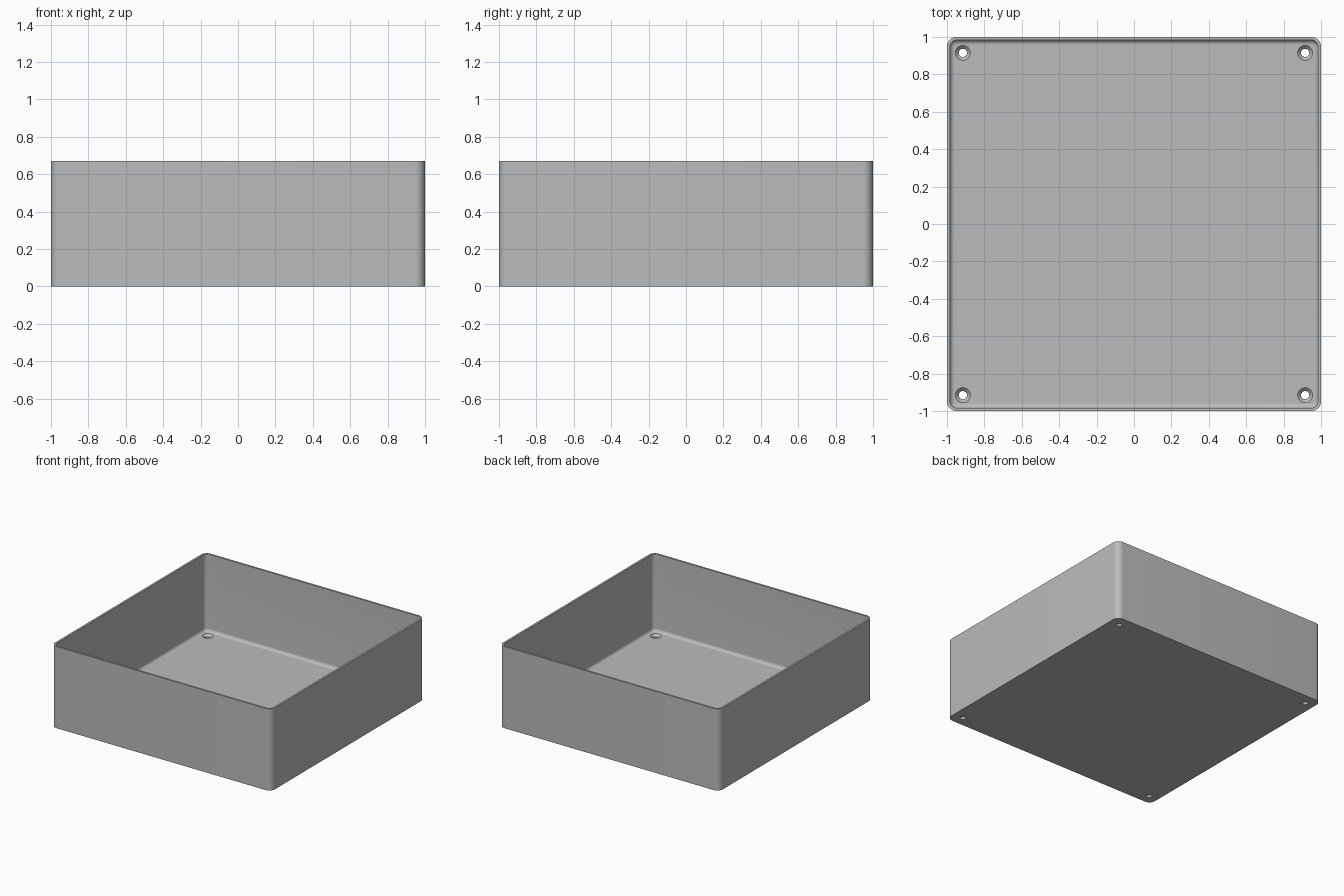
import bpy
import bmesh
from math import sin, cos, pi, radians

WIDTH, HEIGHT = 2.0, 0.67
CORNER = 0.053          # outer corner radius
WALL, FLOOR = 0.016, 0.036
FILLET = 0.025          # inside bottom fillet
HOLE_POS = 0.915
HOLE_R, SINK_R = 0.022, 0.04

if "Cube" in bpy.data.objects:
    bpy.data.objects.remove(bpy.data.objects["Cube"], do_unlink=True)


def make_material(name, rgb):
    mat = bpy.data.materials.new(name)
    mat.use_nodes = True
    colour = (*rgb, 1.0)
    mat.diffuse_color = colour
    mat.node_tree.nodes["Principled BSDF"].inputs["Base Color"].default_value = colour
    return mat


def rounded_square(inset, z, steps=10):
    """Counter-clockwise outline with rounded corners."""
    r = CORNER - inset
    c = WIDTH / 2 - CORNER
    points = []
    for k, (sx, sy) in enumerate([(1, 1), (-1, 1), (-1, -1), (1, -1)]):
        for i in range(steps + 1):
            a = (k + i / steps) * pi / 2
            points.append((sx * c + r * cos(a), sy * c + r * sin(a), z))
    return points


def circle(x, y, r, z, sides=32):
    return [(x + r * cos(2 * pi * i / sides), y + r * sin(2 * pi * i / sides), z)
            for i in range(sides)]


def loft(bm, outlines):
    """Skin a stack of outlines and cap both ends."""
    rings = [[bm.verts.new(p) for p in line] for line in outlines]
    for low, high in zip(rings, rings[1:]):
        for i in range(len(low)):
            j = (i + 1) % len(low)
            bm.faces.new((low[i], low[j], high[j], high[i]))
    bm.faces.new(rings[0][::-1])
    bm.faces.new(rings[-1])


def make_object(name, bm):
    bmesh.ops.recalc_face_normals(bm, faces=bm.faces)
    mesh = bpy.data.meshes.new(name)
    bm.to_mesh(mesh)
    bm.free()
    obj = bpy.data.objects.new(name, mesh)
    bpy.context.collection.objects.link(obj)
    return obj


# Tray: outer wall, rim, inner wall, bottom fillet and floor
profile = [(0, 0), (0, HEIGHT), (WALL, HEIGHT)]
for i in range(9):
    a = i / 8 * pi / 2
    profile.append((WALL + FILLET * (1 - cos(a)), FLOOR + FILLET * (1 - sin(a))))
bm = bmesh.new()
loft(bm, [rounded_square(inset, z) for inset, z in profile])
tray = make_object("tray", bm)
tray.data.materials.append(make_material("plain grey", (0.5, 0.5, 0.5)))

# Countersunk screw holes in the four corners
bm = bmesh.new()
for sx in (-1, 1):
    for sy in (-1, 1):
        x, y = sx * HOLE_POS, sy * HOLE_POS
        loft(bm, [circle(x, y, r, z) for r, z in
                  [(HOLE_R, -0.05), (HOLE_R, FLOOR - SINK_R + HOLE_R),
                   (SINK_R, FLOOR), (SINK_R, FLOOR + 0.06)]])
cutter = make_object("screw_hole_cutter", bm)
cutter.hide_render = True

cut = tray.modifiers.new("screw holes", "BOOLEAN")
cut.operation = "DIFFERENCE"
cut.solver = "EXACT"
cut.object = cutter
bpy.ops.object.select_all(action="DESELECT")
tray.select_set(True)
bpy.context.view_layer.objects.active = tray
bpy.ops.object.modifier_apply(modifier=cut.name)
bpy.data.objects.remove(cutter, do_unlink=True)

bpy.ops.object.shade_smooth_by_angle(angle=radians(30))
